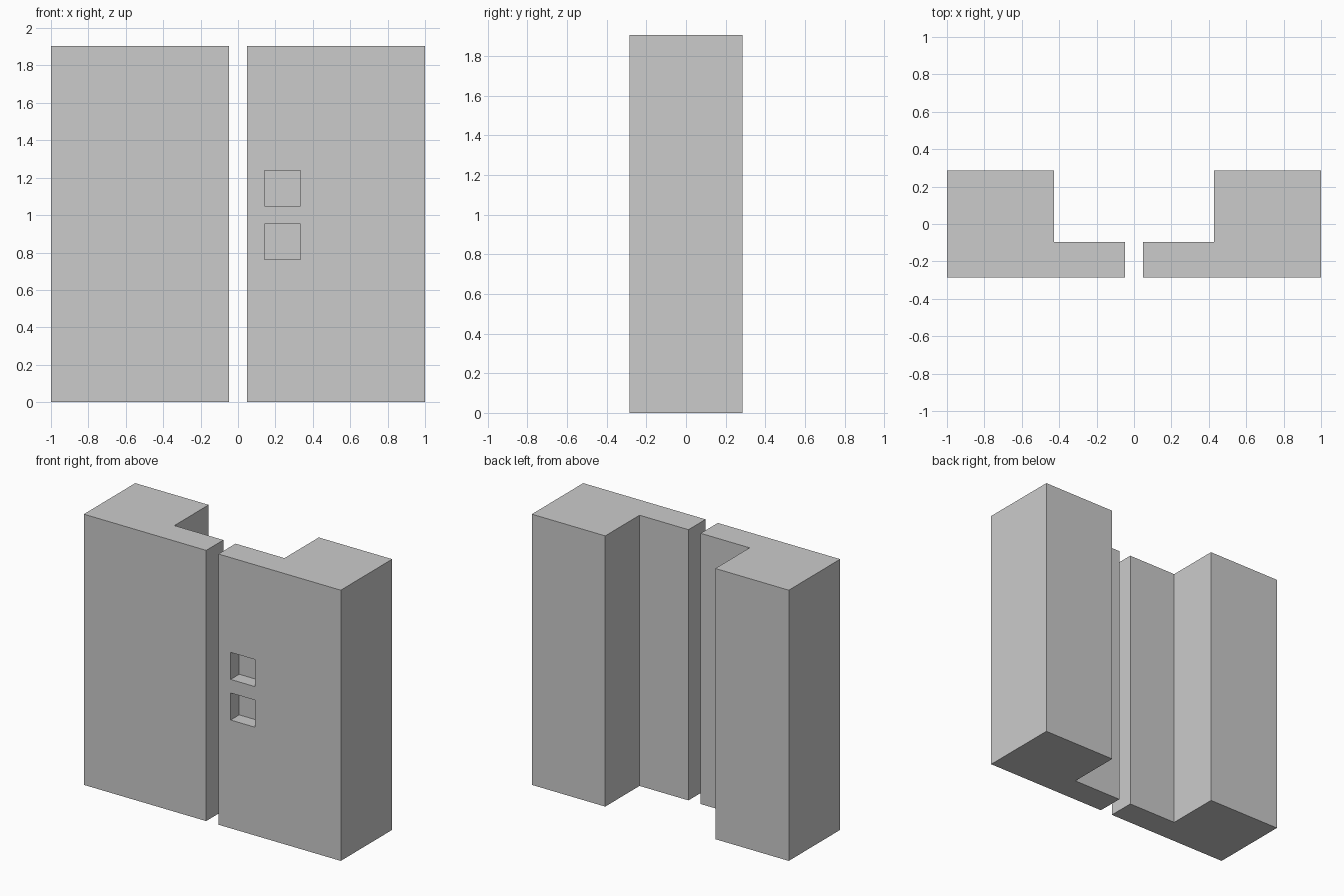
import bpy, bmesh

if "Cube" in bpy.data.objects:
    bpy.data.objects.remove(bpy.data.objects["Cube"])

U = 2 / 42  # one design unit: the model is 42 units wide

# L-shaped plan of the right half, in units (x, y)
PLAN = [(1, -6), (21, -6), (21, 6), (9, 6), (9, -2), (1, -2)]
HEIGHT = 40


def extruded(name, plan, z0, z1):
    """Extrude a plan outline (in units) between two heights."""
    bm = bmesh.new()
    base = bm.faces.new([bm.verts.new((x * U, y * U, z0 * U)) for x, y in plan])
    top = bmesh.ops.extrude_face_region(bm, geom=[base])
    verts = [g for g in top["geom"] if isinstance(g, bmesh.types.BMVert)]
    bmesh.ops.translate(bm, verts=verts, vec=(0, 0, (z1 - z0) * U))
    bmesh.ops.recalc_face_normals(bm, faces=bm.faces)
    mesh = bpy.data.meshes.new(name)
    bm.to_mesh(mesh)
    bm.free()
    obj = bpy.data.objects.new(name, mesh)
    bpy.context.collection.objects.link(obj)
    return obj


# Two mirrored wall panels with a narrow gap between them
right_panel = extruded("right_panel", PLAN, 0, HEIGHT)
left_panel = extruded("left_panel", [(-x, y) for x, y in PLAN], 0, HEIGHT)

# Two square button recesses in the front of the right panel
for name, z in (("lower_recess_cutter", 16), ("upper_recess_cutter", 22)):
    cutter = extruded(name, [(3, -8), (7, -8), (7, -4), (3, -4)], z, z + 4)
    cutter.hide_render = True
    cutter.hide_viewport = True
    cutter.display_type = 'WIRE'
    cut = right_panel.modifiers.new(name, 'BOOLEAN')
    cut.operation = 'DIFFERENCE'
    cut.solver = 'EXACT'
    cut.object = cutter
